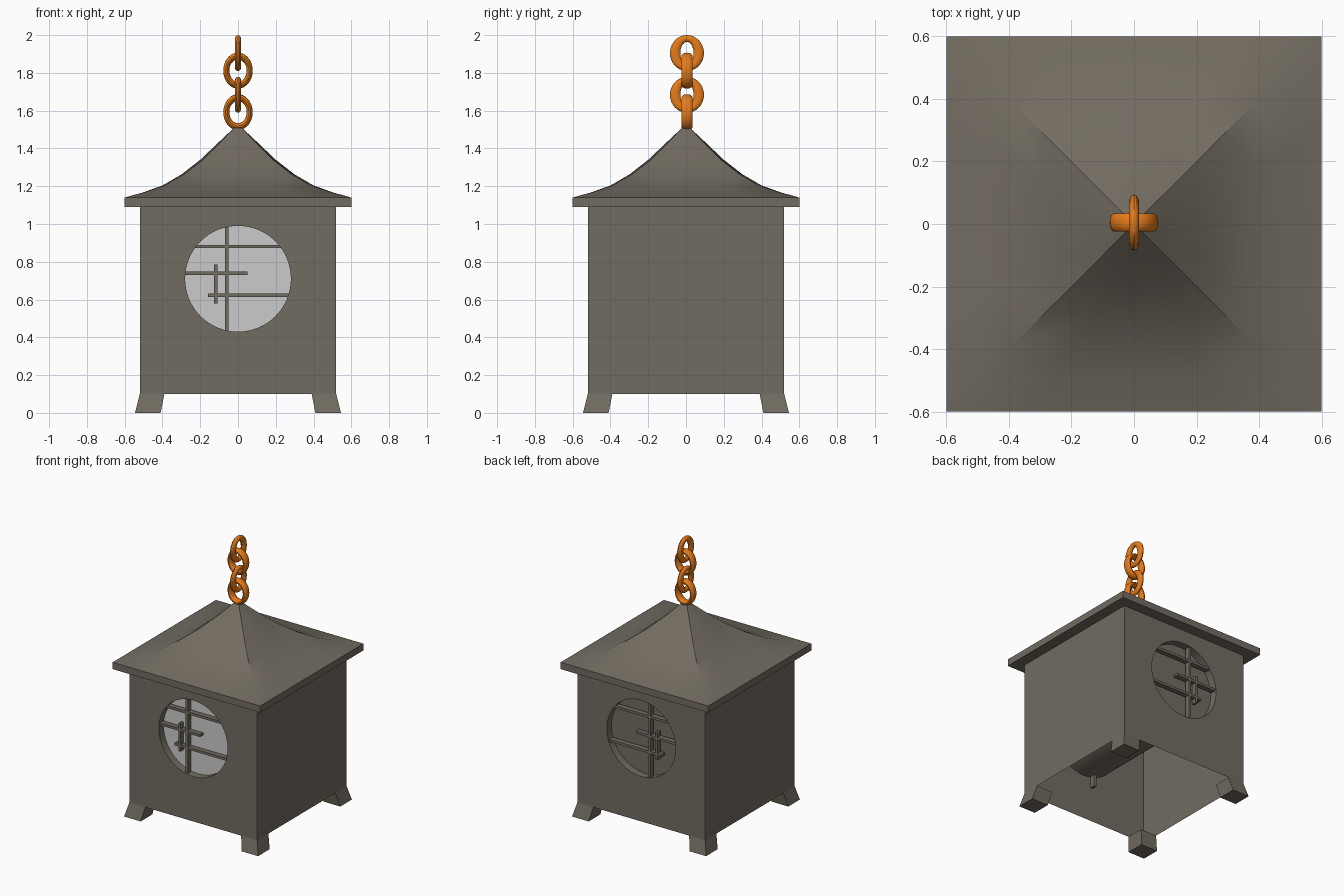
import bpy, bmesh
from math import sin, cos, pi, radians
from mathutils import Vector

if "Cube" in bpy.data.objects:
    bpy.data.objects.remove(bpy.data.objects["Cube"])


def material(name, rgb):
    m = bpy.data.materials.new(name)
    m.diffuse_color = (*rgb, 1)
    m.use_nodes = True
    m.node_tree.nodes["Principled BSDF"].inputs["Base Color"].default_value = m.diffuse_color
    return m


BRONZE = material("dark_bronze", (0.17, 0.15, 0.12))
ORANGE = material("orange_metal", (0.8, 0.2, 0.01))


def finish(bm, name, mat=None, smooth=False, fix=True):
    if fix:
        bmesh.ops.recalc_face_normals(bm, faces=bm.faces)
    me = bpy.data.meshes.new(name)
    bm.to_mesh(me)
    bm.free()
    ob = bpy.data.objects.new(name, me)
    bpy.context.collection.objects.link(ob)
    if mat:
        me.materials.append(mat)
    if smooth:
        bpy.ops.object.select_all(action='DESELECT')
        ob.select_set(True)
        bpy.context.view_layer.objects.active = ob
        bpy.ops.object.shade_smooth_by_angle(angle=radians(30))
    return ob


def skin(bm, rings, closed=False):
    """Join equal rings of vertices with quads."""
    n = len(rings[0])
    pairs = list(zip(rings, rings[1:])) + ([(rings[-1], rings[0])] if closed else [])
    for a, b in pairs:
        for i in range(n):
            j = (i + 1) % n
            bm.faces.new((a[i], a[j], b[j], b[i]))


def box(name, x0, x1, y0, y1, z0, z1, mat):
    bm = bmesh.new()
    rings = [[bm.verts.new((x, y, z)) for x, y in ((x0, y0), (x1, y0), (x1, y1), (x0, y1))]
             for z in (z0, z1)]
    skin(bm, rings)
    bm.faces.new(rings[0])
    bm.faces.new(rings[1])
    return finish(bm, name, mat)


W, Z0, Z1 = 0.52, 0.10, 1.09      # body half width, bottom, top
WZ, WR, SEG = 0.71, 0.28, 64      # round window

# Body: open-bottomed shell with a round tunnel from front to back
bm = bmesh.new()
rects, circles = [], []
for y in (-W, W):
    r = [bm.verts.new((x, y, z)) for x, z in ((-W, Z0), (W, Z0), (W, Z1), (-W, Z1))]
    c = [bm.verts.new((WR * cos(2 * pi * i / SEG), y, WZ + WR * sin(2 * pi * i / SEG)))
         for i in range(SEG)]
    edges = [bm.edges.new((l[i], l[(i + 1) % len(l)])) for l in (r, c) for i in range(len(l))]
    bmesh.ops.triangle_fill(bm, use_beauty=True, use_dissolve=False, edges=edges)
    rects.append(r)
    circles.append(c)
skin(bm, circles)
for i in (1, 2, 3):               # right side, ceiling, left side
    j = (i + 1) % 4
    bm.faces.new((rects[0][i], rects[0][j], rects[1][j], rects[1][i]))
finish(bm, "body", BRONZE, smooth=True)

# Window panes: pale in front, dark behind
for name, y, mat in (("front_pane", -0.465, None), ("back_pane", 0.465, BRONZE)):
    bm = bmesh.new()
    ring = [bm.verts.new((WR * cos(2 * pi * i / SEG), y, WZ + WR * sin(2 * pi * i / SEG)))
            for i in range(SEG)]
    f = bm.faces.new(ring)
    if f.normal.dot(Vector((0, y, 0))) < 0:
        f.normal_flip()
    bm.normal_update()
    if f.normal.y * y < 0:
        f.normal_flip()
    finish(bm, name, mat, fix=False)

# Lattice bars in both windows
BARS = (("tall_bar", -0.07, -0.05, 0.35, 1.02),
        ("short_bar", -0.127, -0.109, 0.58, 0.785),
        ("top_rail", -0.24, 0.24, 0.872, 0.89),
        ("middle_rail", -0.29, 0.05, 0.731, 0.749),
        ("lower_rail", -0.16, 0.28, 0.613, 0.631))
for side, s in (("front", -1), ("back", 1)):
    for name, x0, x1, z0, z1 in BARS:
        y0, y1 = sorted((s * 0.475, s * 0.512))
        box(f"{side}_{name}", x0, x1, y0, y1, z0, z1, BRONZE)

# Splayed feet at the four corners
for sx, xn in ((-1, "left"), (1, "right")):
    for sy, yn in ((-1, "front"), (1, "back")):
        bm = bmesh.new()
        rings = [[bm.verts.new((sx * a, sy * b, z))
                  for a, b in ((lo, lo), (hi, lo), (hi, hi), (lo, hi))]
                 for lo, hi, z in ((0.41, 0.545, 0), (0.39, W, Z0))]
        skin(bm, rings)
        bm.faces.new(rings[0])
        bm.faces.new(rings[1])
        finish(bm, f"{yn}_{xn}_foot", BRONZE)

# Concave hipped roof: square rings, slightly bulged between the hips
PROFILE = ((0.6, 1.09, 0), (0.6, 1.14, 0), (0.5, 1.168, 0.005), (0.4, 1.204, 0.012),
           (0.3, 1.262, 0.015), (0.2, 1.34, 0.015), (0.1, 1.435, 0.01), (0.02, 1.51, 0))
bm = bmesh.new()
rings = []
for h, z, bulge in PROFILE:
    ring = []
    for nx, ny in ((0, -1), (1, 0), (0, 1), (-1, 0)):
        for t in (-1, -0.5, 0, 0.5):
            d = h - bulge * t * t
            w = t * (h - bulge)
            ring.append(bm.verts.new((nx * d - ny * w, ny * d + nx * w, z)))
    rings.append(ring)
skin(bm, rings)
bm.faces.new(rings[0])
bm.faces.new(rings[-1])
finish(bm, "roof", BRONZE, smooth=True)


# Chain: links alternate between the two upright planes
def link(name, zc, half_w, half_h, tube_w, tube_h, depth, along_y):
    bm = bmesh.new()
    rings = []
    for i in range(40):
        a = 2 * pi * i / 40
        ring = []
        for k in range(14):
            b = 2 * pi * k / 14
            u = (half_w - tube_w + tube_w * cos(b)) * cos(a)
            v = depth * sin(b)
            z = zc + (half_h - tube_h + tube_h * cos(b)) * sin(a)
            x, y = (v, u) if along_y else (u, v)
            ring.append(bm.verts.new((x, y + 0.005, z)))
        rings.append(ring)
    skin(bm, rings, closed=True)
    finish(bm, name, ORANGE, smooth=True)


for i, zc in enumerate((1.592, 1.684, 1.812, 1.905)):
    if i % 2:
        link(f"chain_link_{i + 1}", zc, 0.09, 0.095, 0.0275, 0.018, 0.016, True)
    else:
        link(f"chain_link_{i + 1}", zc, 0.078, 0.095, 0.016, 0.018, 0.03, False)
